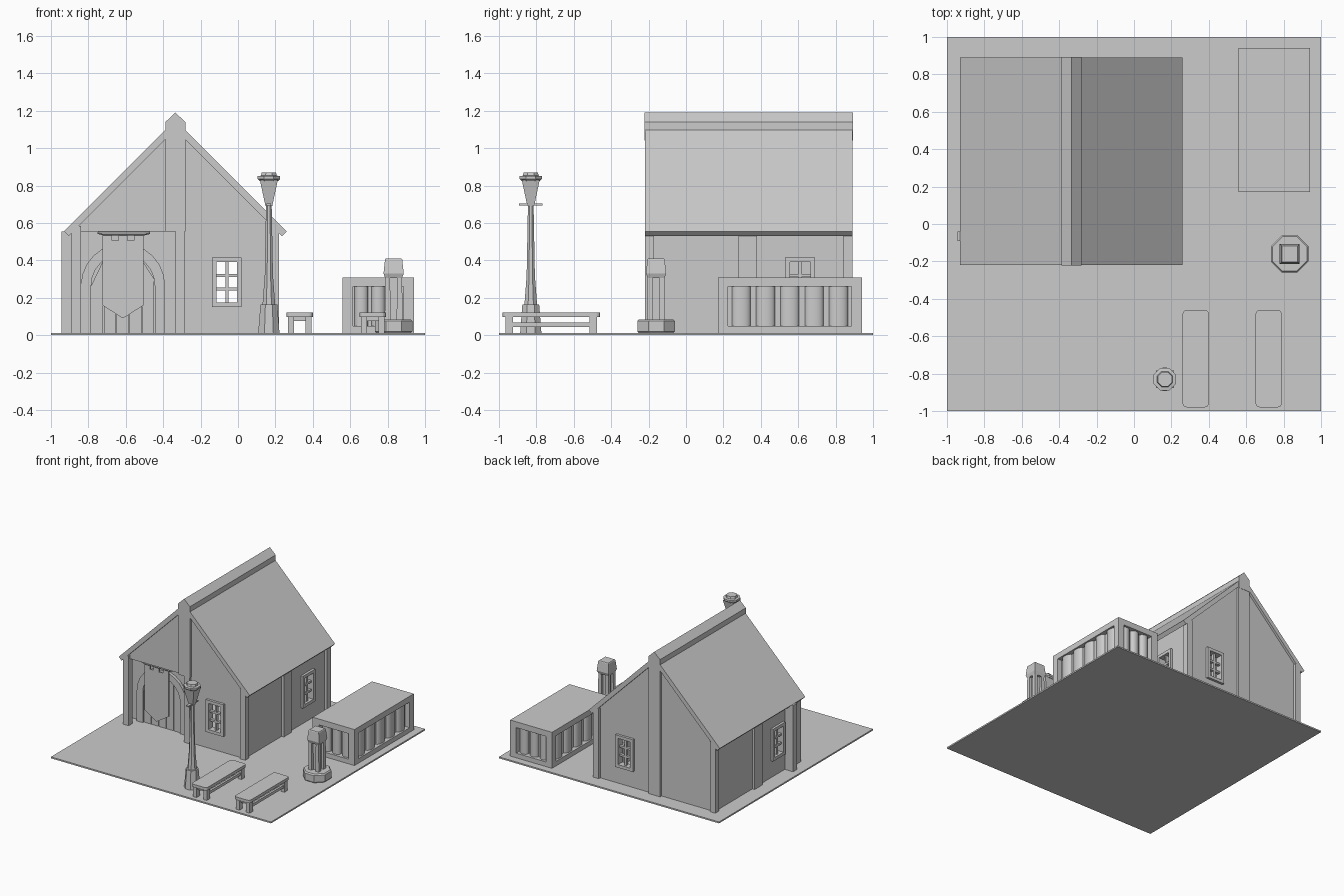
import bpy, bmesh, math
from mathutils import Vector

if "Cube" in bpy.data.objects:
    bpy.data.objects.remove(bpy.data.objects["Cube"])


def finish(name, bm, smooth=False):
    bmesh.ops.recalc_face_normals(bm, faces=bm.faces)
    me = bpy.data.meshes.new(name)
    bm.to_mesh(me)
    bm.free()
    ob = bpy.data.objects.new(name, me)
    bpy.context.collection.objects.link(ob)
    if smooth:
        bpy.ops.object.select_all(action='DESELECT')
        ob.select_set(True)
        bpy.context.view_layer.objects.active = ob
        bpy.ops.object.shade_smooth_by_angle(angle=math.radians(40))
    return ob


def prism(name, pts, a, b, axis='y'):
    """Extrude an outline along y (points are x,z) or along z (points are x,y)."""
    bm = bmesh.new()
    vs = [bm.verts.new((p[0], a, p[1]) if axis == 'y' else (p[0], p[1], a)) for p in pts]
    f = bm.faces.new(vs)
    r = bmesh.ops.extrude_face_region(bm, geom=[f])
    d = Vector((0, b - a, 0)) if axis == 'y' else Vector((0, 0, b - a))
    bmesh.ops.translate(bm, vec=d, verts=[v for v in r['geom'] if isinstance(v, bmesh.types.BMVert)])
    return finish(name, bm)


def box(name, x0, x1, y0, y1, z0, z1):
    return prism(name, [(x0, y0), (x1, y0), (x1, y1), (x0, y1)], z0, z1, 'z')


def lathe(name, x, y, prof, n, smooth=False, sx=1, sy=1):
    """Stack n-sided rings; radii are measured to the flat sides."""
    bm = bmesh.new()
    k = 1 / math.cos(math.pi / n)
    rings = []
    for r, z in prof:
        ang = [2 * math.pi * (i + .5) / n for i in range(n)]
        rings.append([bm.verts.new((x + sx * k * r * math.cos(t), y + sy * k * r * math.sin(t), z)) for t in ang])
    for a, b in zip(rings, rings[1:]):
        for i in range(n):
            j = (i + 1) % n
            bm.faces.new((a[i], a[j], b[j], b[i]))
    bm.faces.new(rings[0])
    bm.faces.new(rings[-1])
    return finish(name, bm, smooth)


def cut(ob, cutter):
    m = ob.modifiers.new('cut', 'BOOLEAN')
    m.operation = 'DIFFERENCE'
    m.solver = 'EXACT'
    m.object = cutter
    cutter.hide_render = True
    cutter.hide_viewport = True


def arc(cx, cz, r, a0, a1, n=12):
    return [(cx + r * math.cos(a0 + (a1 - a0) * i / n), cz + r * math.sin(a0 + (a1 - a0) * i / n)) for i in range(n + 1)]


box('ground', -1, 1, -1, 1, 0, .012)

# House shell: hollow gabled walls with a porch cut from the front left
C = -.335
def gable(hw, z0, apex):
    return [(C - hw, z0), (C + hw, z0), (C + hw, apex - hw), (C, apex), (C - hw, apex - hw)]

walls = prism('house_walls', gable(.535, .005, 1.12), -.2, .87)
cut(walls, prism('inside_cutter', gable(.495, .013, 1.07), -.16, .83))
cut(walls, box('porch_cutter', -1.1, C, -.4, -.09, -.1, .555))


# Windows: frame with two columns and three rows of open panes
def window(name, c, wall, along_x):
    def b(n, u0, u1, z0, z1, d):
        if along_x:
            return box(n, u0, u1, wall - d, wall + d, z0, z1)
        return box(n, wall - d, wall + d, u0, u1, z0, z1)
    cut(walls, b(name + '_cutter', c - .065, c + .065, .165, .4, .1))
    for s, e in ((-.08, -.055), (.055, .08)):
        b(name + '_side', c + s, c + e, .15, .415, .03)
    for z0, z1 in ((.15, .175), (.39, .415)):
        b(name + '_rail', c - .055, c + .055, z0, z1, .03)
    b(name + '_mullion', c - .008, c + .008, .175, .39, .012)
    for z in (.247, .318):
        b(name + '_bar', c - .055, c + .055, z - .008, z + .008, .012)

window('front_window', -.06, -.19, True)
window('back_window', -.06, .86, True)
window('right_window', .61, .19, False)
window('left_window', .06, -.86, False)

# Roof and ridge beam
prism('roof', [(-.93, .555), (C, 1.15), (.26, .555), (.235, .53), (C, 1.10), (-.905, .53)], -.22, .89)
prism('ridge_beam', [(C - .053, 1.04), (C + .053, 1.04), (C + .053, 1.14), (C, 1.19), (C - .053, 1.14)], -.222, .892)

# Timber posts
for x in (-.89, .17):
    for y in (-.22, .84):
        box('corner_post', x, x + .05, y, y + .05, .005, .585)
    box('side_post', x, x + .05, .28, .38, .005, .585)
box('front_gable_post', C - .053, C + .053, -.22, -.17, .555, 1.06)
box('front_centre_post', C, C + .05, -.22, -.17, .005, .56)
box('back_centre_post', C - .053, C + .053, .84, .89, .005, 1.06)

# Porch: back wall, return wall and ceiling
box('porch_wall', -.945, C, -.09, -.04, .005, .555)
box('porch_return', C, C + .04, -.19, -.04, .005, .57)
box('porch_ceiling', -.88, C, -.2, -.04, .555, .575)

# Arched door with planks
D, S, R = -.615, .265, .17
prism('door_arch', [(D + .225, .01)] + arc(D, S, .225, 0, math.pi) + [(D - .225, .01), (D - R, .01)]
      + arc(D, S, R, math.pi, 0) + [(D + R, .01)], -.115, -.085)
for i in range(5):
    x0 = D - R + i * .068
    x1 = x0 + .064
    top = [S + math.sqrt(max(0, R * R - (x - D) ** 2)) for x in (x0, x1)]
    prism('door_plank', [(x0, .012), (x1, .012), (x1, top[1]), (x0, top[0])], -.1, -.085)

# Hanging banner on a rod
prism('banner', [(D - .11, .16), (D, .09), (D + .11, .16), (D + .11, .505), (D - .11, .505)], -.178, -.17)
for x in (-.085, 0, .085):
    box('banner_loop', D + x - .025, D + x + .025, -.18, -.168, .5, .545)
rod = lathe('banner_rod', 0, 0, [(.006, -.14), (.013, -.11), (.013, .11), (.006, .14)], 8)
rod.rotation_euler = (0, math.pi / 2, 0)
rod.location = (-.61, -.175, .547)

# Storage shed with recessed rounded slats on every side
box('shed_core', .6, .9, .22, .89, .01, .3)
box('shed_top', .56, .94, .17, .94, .26, .308)
box('shed_base', .56, .94, .17, .94, .01, .05)
for x in (.56, .885):
    for y in (.17, .885):
        box('shed_post', x, x + .055, y, y + .055, .04, .27)
slat = [(1, .045), (1, .265)]
for i in range(5):
    for x in (.6, .9):
        lathe('shed_long_slat', x, .295 + .13 * i, slat, 20, True, .028, .05)
for i in range(3):
    for y in (.215, .895):
        lathe('shed_short_slat', .66 + .09 * i, y, slat, 20, True, .036, .028)

# Lamp post
LX, LY = .165, -.83
lathe('lamp_base', LX, LY, [(.057, .01), (.045, .165)], 8)
lathe('lamp_shaft', LX, LY, [(.034, .16), (.022, .32), (.015, .7)], 8, True)
box('lamp_crossbar', LX - .012, LX + .012, LY - .063, LY + .063, .693, .703)
lathe('lamp_lantern', LX, LY, [(.018, .69), (.048, .83)], 4)
lathe('lamp_cap', LX, LY, [(.05, .825), (.06, .835), (.06, .85), (.042, .853), (.038, .87)], 8)

# Stone pillar on an eight-sided base
PX, PY = .832, -.16
lathe('pillar_base', PX, PY, [(.09, .01), (.1, .02), (.1, .075), (.092, .085)], 8)
lathe('pillar_core', PX, PY, [(.026, .08), (.026, .32)], 4)
for sx in (-1, 1):
    for sy in (-1, 1):
        lathe('pillar_leg', PX + sx * .032, PY + sy * .032, [(.016, .08), (.013, .32)], 4)
lathe('pillar_head', PX, PY, [(.045, .305), (.054, .33), (.046, .405), (.042, .41)], 4)

# Benches with rounded seats
for bx in (.33, .72):
    h, l, r = .07, .26, .022
    pts = []
    for k, (sx, sy) in enumerate(((1, 1), (-1, 1), (-1, -1), (1, -1))):
        pts += arc(bx + sx * (h - r), -.72 + sy * (l - r), r, k * math.pi / 2, (k + 1) * math.pi / 2, 4)
    prism('bench_seat', pts, .098, .122, 'z')
    for sx in (-1, 1):
        for sy in (-1, 1):
            x, y = bx + sx * .046, -.72 + sy * .225
            box('bench_leg', x - .016, x + .016, y - .02, y + .02, .01, .1)
        box('bench_stretcher', bx + sx * .046 - .009, bx + sx * .046 + .009, -.945, -.495, .045, .068)
    for sy in (-1, 1):
        y = -.72 + sy * .225
        box('bench_crossbar', bx - .046, bx + .046, y - .01, y + .01, .075, .1)
